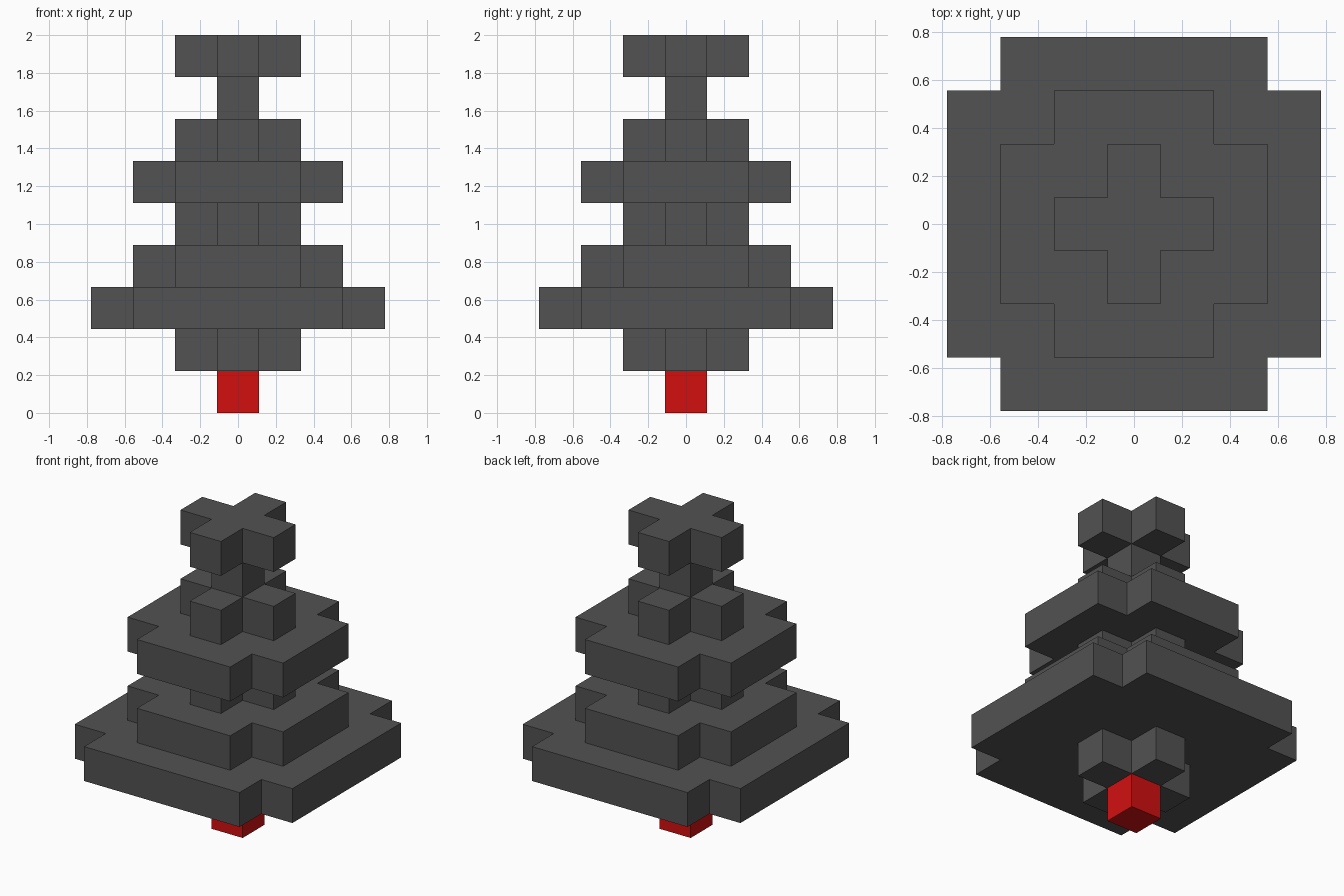
import bpy
import bmesh

cube = bpy.data.objects.get("Cube")
if cube:
    bpy.data.objects.remove(cube, do_unlink=True)

U = 2 / 9  # one block


def make_material(name, rgb):
    mat = bpy.data.materials.new(name)
    mat.use_nodes = True
    color = (*rgb, 1)
    mat.diffuse_color = color
    bsdf = next(n for n in mat.node_tree.nodes if n.type == 'BSDF_PRINCIPLED')
    bsdf.inputs["Base Color"].default_value = color
    return mat


def outline(width):
    """Square of the given width in blocks, one block missing at each corner."""
    a = width * U / 2
    if width == 1:
        return [(-a, -a), (a, -a), (a, a), (-a, a)]
    b = a - U
    points = []
    x, y = 1, 0
    for _ in range(4):  # the same corner turned by quarter turns
        for p, q in ((a, b), (b, b), (b, a)):
            points.append((p * x - q * y, p * y + q * x))
        x, y = -y, x
    return points


def add_tier(name, level, width, mat):
    """Extrude the notched outline by one block."""
    bm = bmesh.new()
    base = bm.faces.new([bm.verts.new((x, y, level * U)) for x, y in outline(width)])
    top = bmesh.ops.extrude_face_region(bm, geom=[base], use_keep_orig=True)["geom"]
    bmesh.ops.translate(bm, vec=(0, 0, U),
                        verts=[v for v in top if isinstance(v, bmesh.types.BMVert)])
    bmesh.ops.recalc_face_normals(bm, faces=bm.faces)
    mesh = bpy.data.meshes.new(name)
    bm.to_mesh(mesh)
    bm.free()
    mesh.materials.append(mat)
    obj = bpy.data.objects.new(name, mesh)
    bpy.context.collection.objects.link(obj)


red = make_material("red", (0.65, 0.005, 0.005))
grey = make_material("dark grey", (0.085, 0.085, 0.085))

# Tiers from the ground up: name, width in blocks, colour
tiers = [
    ("trunk", 1, red),
    ("lower_neck", 3, grey),
    ("bottom_branches", 7, grey),
    ("lower_branches", 5, grey),
    ("middle_neck", 3, grey),
    ("upper_branches", 5, grey),
    ("upper_neck", 3, grey),
    ("top_stem", 1, grey),
    ("top_cross", 3, grey),
]
for level, (name, width, mat) in enumerate(tiers):
    add_tier(name, level, width, mat)
